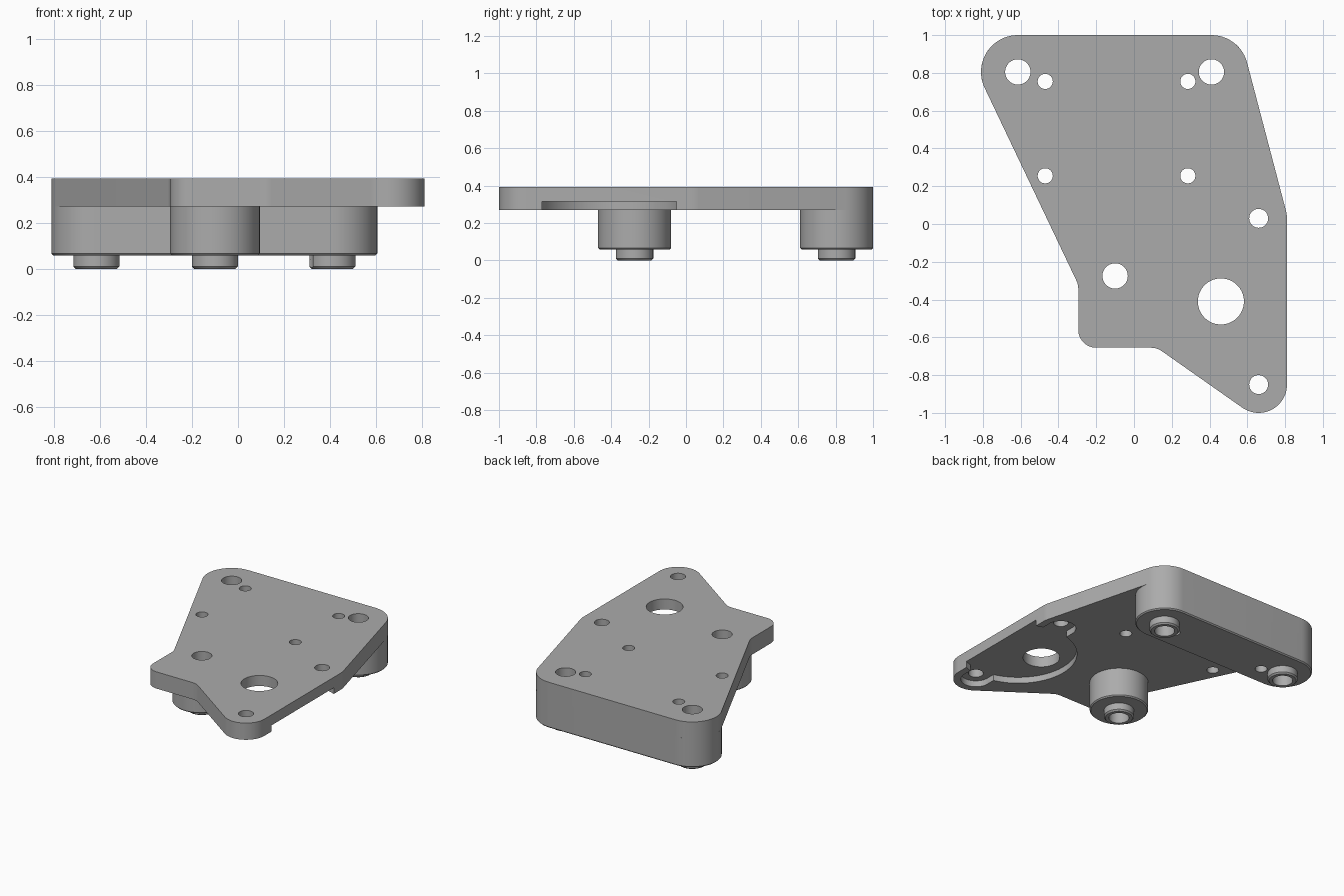
import bpy, bmesh, math

if "Cube" in bpy.data.objects:
    bpy.data.objects.remove(bpy.data.objects["Cube"], do_unlink=True)

grey = bpy.data.materials.new("machined grey")
grey.use_nodes = True
colour = (0.41, 0.41, 0.41, 1)
grey.diffuse_color = colour
grey.node_tree.nodes["Principled BSDF"].inputs["Base Color"].default_value = colour


def outline(arcs, inset=0):
    """Chain of arcs (x, y, radius, start, end); arcs that run backwards are concave."""
    points = []
    for x, y, r, start, end in arcs:
        r += inset if end < start else -inset
        steps = max(2, math.ceil(abs(end - start) / 6))
        if end - start == 360:
            fractions = [i / steps for i in range(steps)]
        else:
            fractions = [i / steps for i in range(steps + 1)]
        for f in fractions:
            a = math.radians(start + (end - start) * f)
            points.append((x + r * math.cos(a), y + r * math.sin(a)))
    return points


def circle(x, y, r):
    return [(x, y, r, 0, 360)]


def prism(bm, arcs, bottom, top, chamfer=0):
    """Extrude an outline, with an optional chamfer round the lower rim."""
    layers = [(bottom, 0), (top, 0)]
    if chamfer:
        layers = [(bottom, chamfer), (bottom + chamfer, 0), (top, 0)]
    rings = [[bm.verts.new((x, y, z)) for x, y in outline(arcs, inset)]
             for z, inset in layers]
    bm.faces.new(rings[0][::-1])
    bm.faces.new(rings[-1])
    for low, high in zip(rings, rings[1:]):
        for i in range(len(low)):
            j = (i + 1) % len(low)
            bm.faces.new((low[i], low[j], high[j], high[i]))


def make(name, shapes):
    bm = bmesh.new()
    for shape in shapes:
        prism(bm, *shape)
    bmesh.ops.recalc_face_normals(bm, faces=bm.faces)
    mesh = bpy.data.meshes.new(name)
    bm.to_mesh(mesh)
    bm.free()
    mesh.materials.append(grey)
    obj = bpy.data.objects.new(name, mesh)
    bpy.context.collection.objects.link(obj)
    return obj


def activate(obj):
    bpy.ops.object.select_all(action='DESELECT')
    obj.select_set(True)
    bpy.context.view_layer.objects.active = obj


def cut(obj, cutter):
    activate(obj)
    mod = obj.modifiers.new("cut", 'BOOLEAN')
    mod.operation = 'DIFFERENCE'
    mod.solver = 'EXACT'
    mod.object = cutter
    bpy.ops.object.modifier_apply(modifier=mod.name)


# Levels and key positions
BOSS_Z, PLATE_Z, TOP_Z, RECESS_Z = 0.058, 0.27, 0.392, 0.315
left_post, right_post, front_post = (-0.615, 0.805), (0.41, 0.805), (-0.10, -0.275)
posts = [left_post, right_post, front_post]
motor_x, motor_y, ears = 0.66, -0.41, (-0.85, 0.03)

# Top plate
plate = make("top_plate", [([
    (motor_x, ears[0], 0.15, 235, 360),
    (motor_x, ears[1], 0.15, 0, 14.7),
    (*right_post, 0.195, 14.7, 90),
    (*left_post, 0.195, 90, 205.5),
    (-0.395, -0.343, 0.1, 25.5, 0),
    (-0.2, -0.56, 0.095, 180, 270),
    (0.09, -0.755, 0.1, 90, 55),
], PLATE_Z, TOP_Z)])

# Rear bar, front boss and locating spigots
bar = make("rear_bar", [([(*right_post, 0.195, -90, 90), (*left_post, 0.195, 90, 270)],
                         BOSS_Z, PLATE_Z, 0.008)])
boss = make("front_boss", [(circle(*front_post, 0.195), BOSS_Z, PLATE_Z, 0.008)])
spigots = make("spigots", [(circle(*p, 0.1), 0, BOSS_Z, 0.01) for p in posts])

# Cutters for the through holes
holes = [(*p, 0.067) for p in posts]
holes += [(x, y, 0.04) for x in (-0.47, 0.285) for y in (0.255, 0.755)]
holes += [(motor_x, y, 0.05) for y in ears]
holes.append((0.46, motor_y, 0.122))
drill = make("hole_cutter", [(circle(*h), -0.1, 0.5) for h in holes])

# Cutters for the motor pocket under the plate
pocket = make("pocket_cutter", [(circle(motor_x, motor_y, 0.39), 0.2, RECESS_Z)])
slot = make("ear_slot_cutter", [([(motor_x, ears[1], 0.1, 0, 180),
                                  (motor_x, ears[0], 0.1, 180, 360)], 0.2, RECESS_Z)])

cut(plate, pocket)
cut(plate, slot)
for part in (plate, bar, boss, spigots):
    cut(part, drill)
    activate(part)
    bpy.ops.object.shade_smooth_by_angle(angle=math.radians(30))

for cutter in (drill, pocket, slot):
    bpy.data.objects.remove(cutter, do_unlink=True)
